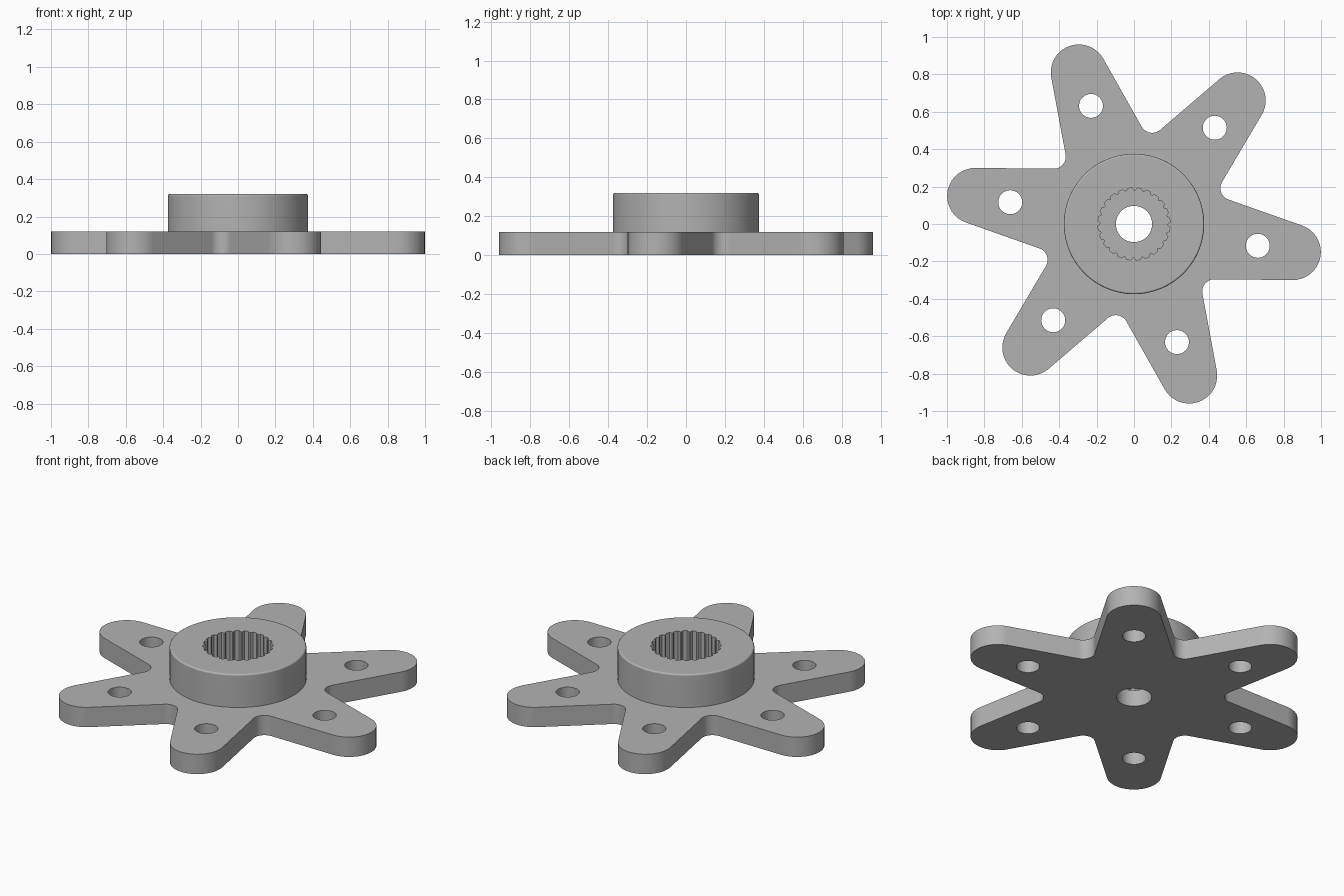
import bpy, bmesh
from math import sin, cos, tan, pi, radians
from mathutils import Vector

if "Cube" in bpy.data.objects:
    bpy.data.objects.remove(bpy.data.objects["Cube"])

ARMS = 6
FIRST_ARM = radians(-10)
PLATE_TOP, HUB_TOP, SPLINE_FLOOR = 0.12, 0.32, 0.10

steel = bpy.data.materials.new("grey_steel")
steel.use_nodes = True
steel.diffuse_color = (0.45, 0.45, 0.45, 1)
steel.node_tree.nodes["Principled BSDF"].inputs["Base Color"].default_value = (0.45, 0.45, 0.45, 1)


def polar(r, a):
    return Vector((r * cos(a), r * sin(a)))


def arc(centre, r, a0, a1, steps):
    return [centre + polar(r, a0 + (a1 - a0) * i / steps) for i in range(steps + 1)]


def circle(centre, r, sides=64):
    return [centre + polar(r, 2 * pi * i / sides) for i in range(sides)]


def prism(name, outline, z0, z1, round_top=0):
    """Extrude an outline upwards, optionally rounding its top rim."""
    bm = bmesh.new()
    base = bm.faces.new([bm.verts.new((p.x, p.y, z0)) for p in outline])
    top = bmesh.ops.extrude_face_region(bm, geom=[base], use_keep_orig=True)["geom"]
    bmesh.ops.translate(bm, vec=(0, 0, z1 - z0),
                        verts=[v for v in top if isinstance(v, bmesh.types.BMVert)])
    bmesh.ops.recalc_face_normals(bm, faces=bm.faces)
    if round_top:
        rim = [e for e in bm.edges if all(v.co.z > z1 - 1e-5 for v in e.verts)]
        bmesh.ops.bevel(bm, geom=rim, offset=round_top, segments=4, profile=0.5,
                        affect='EDGES')
    mesh = bpy.data.meshes.new(name)
    bm.to_mesh(mesh)
    bm.free()
    mesh.materials.append(steel)
    ob = bpy.data.objects.new(name, mesh)
    bpy.context.collection.objects.link(ob)
    return ob


def activate(ob):
    bpy.ops.object.select_all(action='DESELECT')
    ob.select_set(True)
    bpy.context.view_layer.objects.active = ob


def combine(ob, other, operation):
    """Apply a boolean and discard the helper."""
    mod = ob.modifiers.new(operation.lower(), 'BOOLEAN')
    mod.operation, mod.object, mod.solver = operation, other, 'EXACT'
    activate(ob)
    bpy.ops.object.modifier_apply(modifier=mod.name)
    bpy.data.objects.remove(other)


# Star plate: tapered arms with round tips and filleted valleys
taper, tip_r, tip_at = radians(9.5), 0.15, 0.862
fillet_r, valley_at = 0.065, 0.561
step = 2 * pi / ARMS
sweep = step / 2 + taper
outline = []
for i in range(ARMS):
    a = FIRST_ARM + i * step
    half = pi / 2 - taper
    outline += arc(polar(tip_at, a), tip_r, a - half, a + half, 20)
    v = a + step / 2
    outline += arc(polar(valley_at, v), fillet_r, v + pi + pi / 2 - sweep,
                   v + pi - pi / 2 + sweep, 12)
flange = prism("star_flange", outline, 0, PLATE_TOP)

# Central hub with softened top rim
origin = Vector((0, 0))
combine(flange, prism("hub", circle(origin, 0.375, 128), 0.05, HUB_TOP, 0.01), 'UNION')

# Splined socket and through bore
TEETH = 24
socket = []
for i in range(TEETH):
    for r, f in ((0.18, 0.0), (0.193, 0.2), (0.193, 0.65), (0.18, 0.85)):
        socket.append(polar(r, 2 * pi * (i + f) / TEETH))
combine(flange, prism("socket_cutter", socket, SPLINE_FLOOR, 0.5), 'DIFFERENCE')
combine(flange, prism("bore_cutter", circle(origin, 0.097), -0.1, 0.5), 'DIFFERENCE')

# Bolt hole in each arm
for i in range(ARMS):
    hole = circle(polar(0.672, FIRST_ARM + i * step), 0.064, 48)
    combine(flange, prism("bolt_cutter", hole, -0.1, 0.5), 'DIFFERENCE')

# Smooth curved walls, crisp edges
activate(flange)
bpy.ops.object.shade_smooth_by_angle(angle=radians(28))
weighted = flange.modifiers.new("weighted_normals", 'WEIGHTED_NORMAL')
weighted.keep_sharp = True
